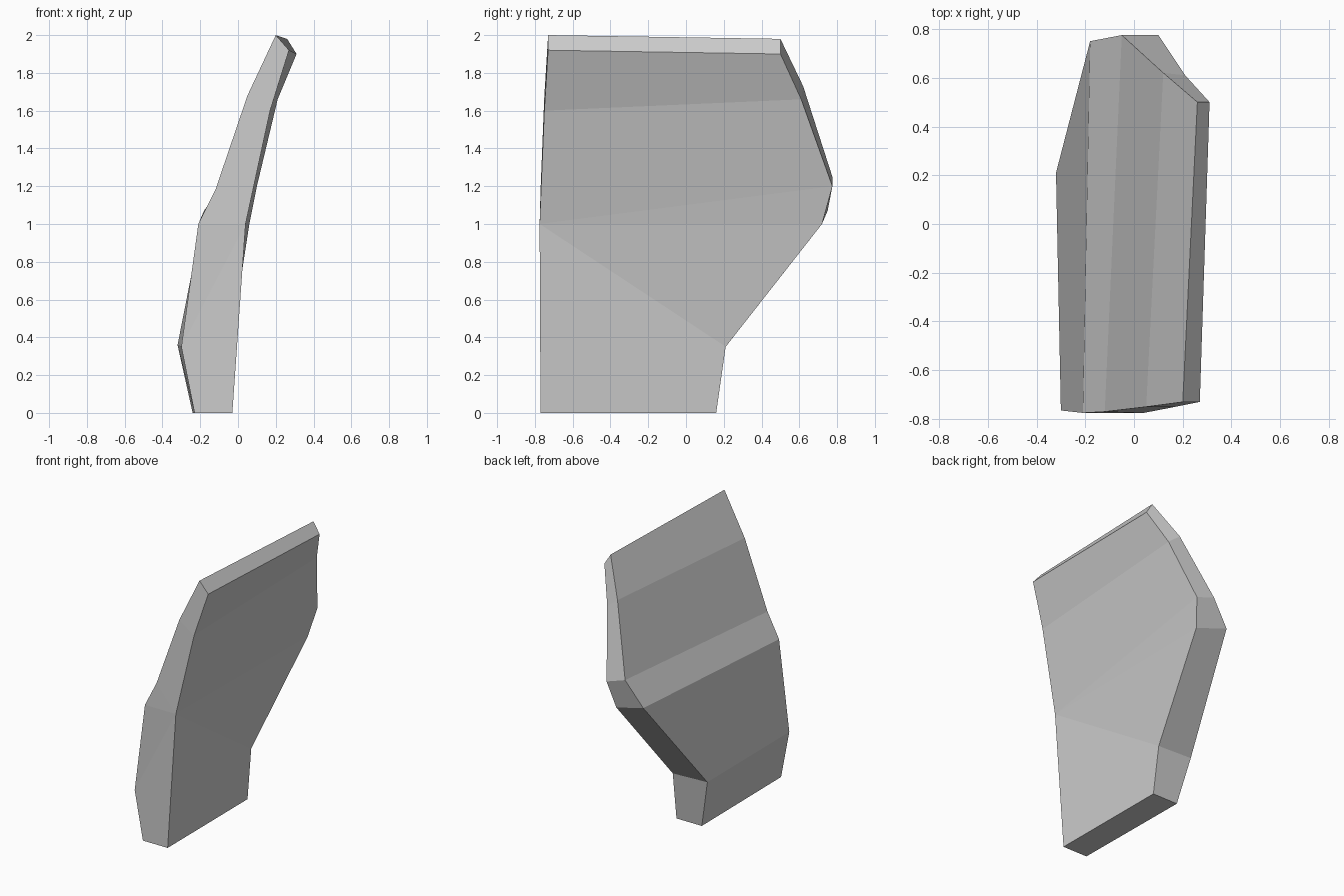
import bpy
import bmesh

cube = bpy.data.objects.get("Cube")
if cube:
    bpy.data.objects.remove(cube, do_unlink=True)


def flat_material(name, colour):
    material = bpy.data.materials.new(name)
    material.use_nodes = True
    material.diffuse_color = colour
    shader = next(n for n in material.node_tree.nodes if n.type == 'BSDF_PRINCIPLED')
    shader.inputs["Base Color"].default_value = colour
    return material


# The four long edges of the bent slab, each running from bottom to top
outer_front = [(-.23, -.77, 0), (-.3, -.765, .35), (-.21, -.775, 1),
               (-.12, -.77, 1.18), (.05, -.75, 1.68), (.2, -.73, 2)]
outer_rear = [(-.24, .16, 0), (-.32, .21, .36), (-.18, .75, 1.07),
              (-.05, .775, 1.25), (.12, .62, 1.73), (.26, .5, 1.98)]
inner_rear = [(-.035, .16, 0), (-.04, .21, .35), (.06, .72, 1),
              (.1, .775, 1.2), (.21, .61, 1.66), (.31, .5, 1.9)]
# The inner front edge has one bend where the outer one has three
bend = (.04, -.775, 1)
inner_front = [(-.03, -.77, 0), bend, bend, bend, (.17, -.75, 1.6), (.27, -.73, 1.92)]

bm = bmesh.new()
shared = {}


def vertex(point):
    if point not in shared:
        shared[point] = bm.verts.new(point)
    return shared[point]


def face(points):
    corners = list(dict.fromkeys(vertex(p) for p in points))
    if len(corners) > 2:
        bm.faces.new(corners)


# Walls between neighbouring edges, then the bottom and top caps
edges = [outer_front, outer_rear, inner_rear, inner_front]
for i, first in enumerate(edges):
    second = edges[(i + 1) % len(edges)]
    for k in range(len(first) - 1):
        face([first[k], second[k], second[k + 1], first[k + 1]])
face([edge[0] for edge in edges])
face([edge[-1] for edge in edges])
bmesh.ops.recalc_face_normals(bm, faces=bm.faces[:])

mesh = bpy.data.meshes.new("bent_panel")
bm.to_mesh(mesh)
bm.free()
mesh.materials.append(flat_material("light grey", (.6, .6, .6, 1)))
panel = bpy.data.objects.new("bent_panel", mesh)
bpy.context.collection.objects.link(panel)
